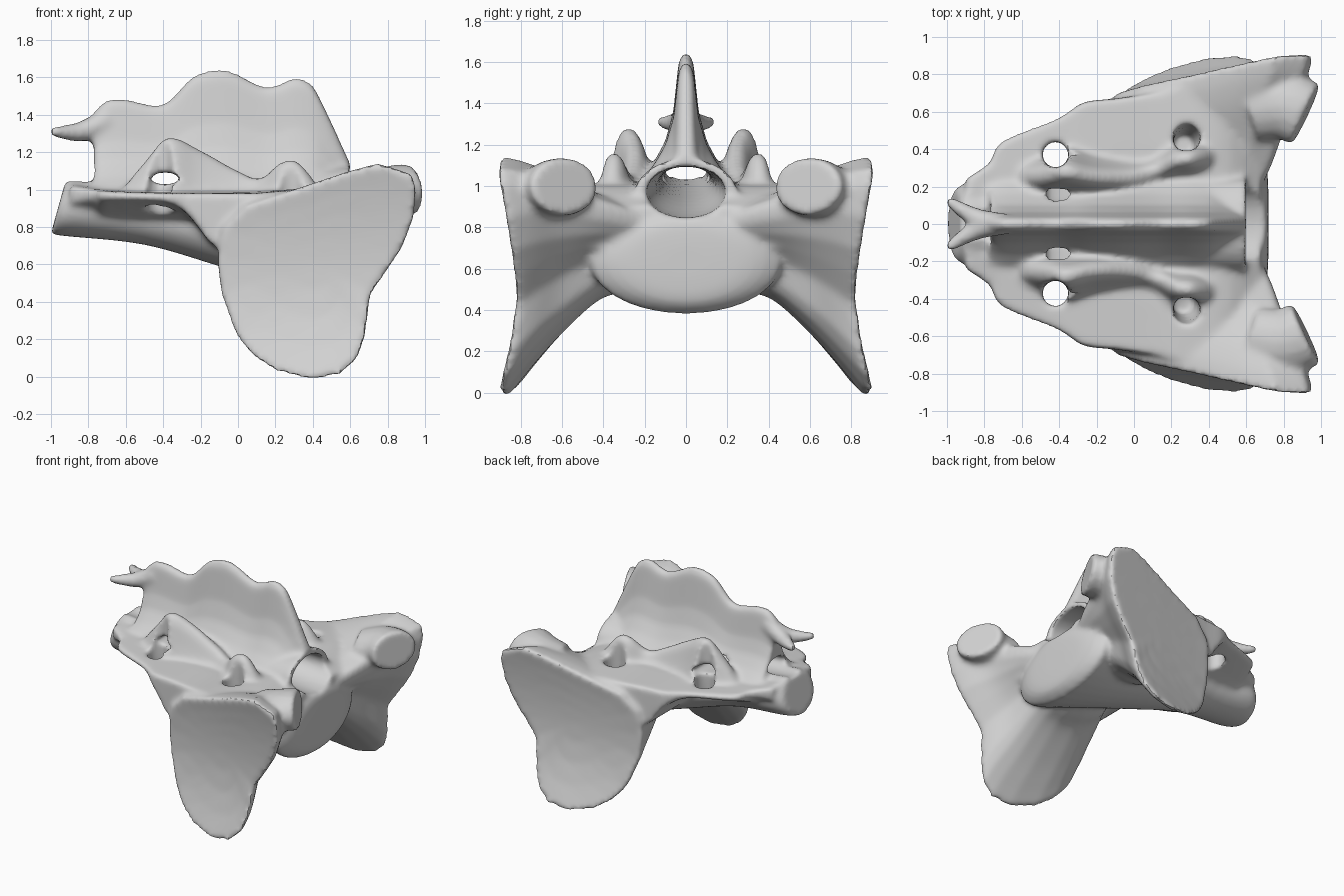
import bpy, bmesh
from math import sin, cos, pi
from mathutils import Vector

old = bpy.data.objects.get("Cube")
if old:
    bpy.data.objects.remove(old)

bone_colour = bpy.data.materials.new("bone_grey")
bone_colour.use_nodes = True
grey = (0.65, 0.65, 0.65, 1)
bone_colour.diffuse_color = grey
bone_colour.node_tree.nodes["Principled BSDF"].inputs["Base Color"].default_value = grey


def spline(rows, n=5):
    """Smooth curve through rows of numbers."""
    rows = [Vector(r) for r in rows]
    out = []
    for i in range(len(rows) - 1):
        p1, p2 = rows[i], rows[i + 1]
        p0, p3 = rows[max(i - 1, 0)], rows[min(i + 2, len(rows) - 1)]
        for k in range(n):
            t = k / n
            out.append(0.5 * (2 * p1 + (p2 - p0) * t + (2 * p0 - 5 * p1 + 4 * p2 - p3) * t * t
                              + (3 * p1 - p0 - 3 * p2 + p3) * t ** 3))
    return out + [rows[-1]]


def loft(bm, rings):
    """Closed solid skinned over a list of rings, facing outward."""
    loops = [[bm.verts.new(p) for p in ring] for ring in rings]
    faces = [bm.faces.new(loops[0][::-1]), bm.faces.new(loops[-1])]
    n = len(loops[0])
    for a, b in zip(loops, loops[1:]):
        for i in range(n):
            j = (i + 1) % n
            faces.append(bm.faces.new((a[i], a[j], b[j], b[i])))
    bmesh.ops.recalc_face_normals(bm, faces=faces)


def ellipse_x(x, zc, ry, rz, lean=0, n=28):
    return [(x + lean * rz * sin(a), ry * cos(a), zc + rz * sin(a))
            for a in (2 * pi * i / n for i in range(n))]


def ridge(bm, rows, flare, side=1):
    """Rows are x, y, top z, width; the section flares toward the base."""
    base = 0.93
    rings = []
    for x, y, top, w in spline(rows, 4):
        half = [(w * s, base + (top - base) * f) for f, s in flare]
        rings.append([(x, side * (y + h), z) for h, z in half]
                     + [(x, side * (y - h), z) for h, z in reversed(half)])
    loft(bm, rings)


def tube(bm, rows, side, flat=1, n=16):
    """Rows are x, y, z, radius; flat scales the height of the section."""
    pts = spline(rows)
    run = (pts[-1] - pts[0]).to_3d().normalized()
    ref = Vector((0, 1, 0)) if abs(run.z) > 0.7 else Vector((0, 0, 1))
    rings = []
    for i, p in enumerate(pts):
        d = (pts[min(i + 1, len(pts) - 1)] - pts[max(i - 1, 0)]).to_3d().normalized()
        across = d.cross(ref).normalized()
        up = across.cross(d)
        ring = [p.to_3d() + p[3] * (across * cos(2 * pi * k / n) + flat * up * sin(2 * pi * k / n))
                for k in range(n)]
        rings.append([(q.x, side * q.y, q.z) for q in ring])
    loft(bm, rings)


def make(name, bm):
    mesh = bpy.data.meshes.new(name)
    bm.to_mesh(mesh)
    bm.free()
    ob = bpy.data.objects.new(name, mesh)
    bpy.context.collection.objects.link(ob)
    return ob


bm = bmesh.new()

# Vertebral body with a domed front: x, centre z, half width, half height, lean of the end
body = [(-0.96, 0.91, 0.17, 0.15, 0.28), (-0.88, 0.905, 0.22, 0.155, 0.2), (-0.5, 0.86, 0.21, 0.155, 0),
        (-0.1, 0.79, 0.28, 0.2, 0), (0.3, 0.715, 0.37, 0.25, 0), (0.6, 0.635, 0.46, 0.25, 0),
        (0.67, 0.635, 0.42, 0.235, 0), (0.71, 0.64, 0.3, 0.19, 0), (0.72, 0.64, 0.12, 0.08, 0)]
loft(bm, [ellipse_x(*r) for r in spline(body)])
# Arch over the canal mouth
loft(bm, [ellipse_x(*r) for r in ((0.1, 0.96, 0.22, 0.13), (0.6, 0.96, 0.25, 0.175))])

# Lateral sheet: x, half width, top z, edge underside z
sheet = [(-0.9, 0.24, 1.03, 0.93), (-0.77, 0.33, 1.01, 0.95), (-0.71, 0.44, 1.0, 0.95),
         (-0.4, 0.57, 0.99, 0.94), (-0.27, 0.65, 0.99, 0.87), (-0.1, 0.67, 0.99, 0.68),
         (0.1, 0.7, 0.99, 0.75), (0.35, 0.74, 1.01, 0.75), (0.52, 0.7, 0.99, 0.75), (0.68, 0.5, 0.9, 0.7)]
rings = []
for x, w, top, low in spline(sheet, 3):
    half = [(w, low), (w, top - 0.01), (w * 0.6, top), (0.1, top)]
    under = [(w * 0.6, min(low, 0.88)), (0.1, min(low, 0.8))]
    rings.append([(x, y, z) for y, z in half] + [(x, -y, z) for y, z in reversed(half)]
                 + [(x, -y, z) for y, z in under] + [(x, y, z) for y, z in reversed(under)])
loft(bm, rings)

# Dorsal crest: x, top z
crest = [(-0.77, 1.42), (-0.7, 1.48), (-0.6, 1.485), (-0.46, 1.455), (-0.37, 1.475), (-0.25, 1.6),
         (-0.14, 1.64), (-0.04, 1.635), (0.13, 1.555), (0.22, 1.565), (0.3, 1.6), (0.38, 1.575),
         (0.44, 1.49), (0.6, 1.14)]
ridge(bm, [(x, 0, z, 0.28) for x, z in crest],
      [(1, 0.05), (0.93, 0.13), (0.6, 0.22), (0.4, 0.36), (0.25, 0.57), (0.09, 0.9), (0, 1)])

# Outline of the ear-shaped joint face, in x and z
ear = [(-0.1, 0.62), (-0.08, 0.45), (0, 0.23), (0.08, 0.13), (0.2, 0.05), (0.4, 0), (0.55, 0.03),
       (0.64, 0.11), (0.68, 0.22), (0.71, 0.45), (0.8, 0.58), (0.88, 0.7), (0.94, 0.86), (0.95, 1.0),
       (0.93, 1.08), (0.75, 1.14), (0.6, 1.1), (0.3, 1.0), (0.05, 0.92), (-0.07, 0.8)]


def ear_y(x, z):
    return 0.705 + 0.16 * x + (0.42 if z < 0.55 else 0.22) * (z - 0.55) ** 2


# Wing sections: blend outward, x from, x to, z from, z to
wing = [(0, 0.1, 0.66, 0.56, 0.85), (0.2, 0, 0.73, 0.49, 0.92), (0.38, -0.04, 0.78, 0.44, 0.97),
        (0.64, -0.08, 0.84, 0.26, 1.06), (0.84, -0.1, 0.92, 0.09, 1.12), (0.95, -0.11, 0.95, -0.01, 1.14),
        (1, -0.11, 0.955, -0.015, 1.145)]
side_ridge = [(-0.62, 0.25, 1.0, 0.1), (-0.48, 0.26, 1.17, 0.14), (-0.37, 0.28, 1.28, 0.16),
              (-0.2, 0.25, 1.21, 0.14), (0, 0.25, 1.1, 0.12), (0.12, 0.29, 1.06, 0.11),
              (0.22, 0.34, 1.14, 0.12), (0.32, 0.35, 1.15, 0.12), (0.44, 0.36, 1.0, 0.1)]
for side in (1, -1):
    rings = []
    for t, x0, x1, z0, z1 in spline(wing, 4):
        rings.append([(x0 + (x + 0.1) / 1.05 * (x1 - x0), side * (0.15 + t * (ear_y(x, z) - 0.15)),
                       z0 + z / 1.14 * (z1 - z0)) for x, z in ear])
    for s in (0.75, 0.5, 0.25, 0.03):
        inner = [(0.4 + s * (x - 0.4), 0.62 + s * (z - 0.62)) for x, z in ear]
        rings.append([(x, side * ear_y(x, z), z) for x, z in inner])
    loft(bm, rings)
    # Front joint knob
    tube(bm, [(0.64, 0.6, 0.95, 0.16), (0.8, 0.63, 0.985, 0.18), (0.92, 0.585, 1.0, 0.18)], side, 0.78)
    # Forked tail of the crest
    tube(bm, [(-0.7, 0.0, 1.37, 0.06), (-0.84, 0.03, 1.31, 0.055), (-1.0, 0.13, 1.31, 0.025)], side)
    # Side ridges of the back
    ridge(bm, side_ridge, [(1, 0.15), (0.85, 0.36), (0.5, 0.6), (0, 1)], side)
bone = make("sacrum_bone", bm)

# Cutters: spinal canal and nerve openings
cuts = []
bm = bmesh.new()
canal = [(0.9, 0.97, 0.2, 0.125), (0.55, 0.975, 0.19, 0.12), (0, 1.02, 0.13, 0.08), (-1.1, 1.1, 0.09, 0.05)]
loft(bm, [ellipse_x(*r) for r in spline(canal)])
cuts.append(make("canal_cutter", bm))
openings = {"rear_opening": ([(-0.42, 0.38, 1.3, 0.08), (-0.42, 0.37, 0.95, 0.07), (-0.42, 0.35, 0.6, 0.08)], 1),
            "front_opening": ([(0.28, 0.48, 1.2, 0.085), (0.28, 0.45, 0.9, 0.07), (0.26, 0.42, 0.72, 0.06)], 1),
            "side_opening": ([(-0.39, 0.02, 1.06, 0.08), (-0.39, 0.2, 1.06, 0.08), (-0.39, 0.4, 1.06, 0.08)], 0.4)}
for name, (path, flat) in openings.items():
    for side in (1, -1):
        bm = bmesh.new()
        tube(bm, path, side, flat)
        cuts.append(make(name + "_cutter", bm))


# Fuse the parts, carve the openings, soften
def fuse(size):
    mod = bone.modifiers.new("fuse", 'REMESH')
    mod.mode = 'VOXEL'
    mod.voxel_size = size


fuse(0.017)
for c in cuts:
    c.hide_render = True
    mod = bone.modifiers.new("carve", 'BOOLEAN')
    mod.operation = 'DIFFERENCE'
    mod.object = c
fuse(0.016)
soft = bone.modifiers.new("soften", 'SMOOTH')
soft.factor = 0.5
soft.iterations = 6

bpy.ops.object.select_all(action='DESELECT')
bone.select_set(True)
bpy.context.view_layer.objects.active = bone
bpy.ops.object.convert(target='MESH')
for c in cuts:
    bpy.data.objects.remove(c)
bone.data.materials.clear()
bone.data.materials.append(bone_colour)
bpy.ops.object.shade_smooth_by_angle(angle=0.7)
